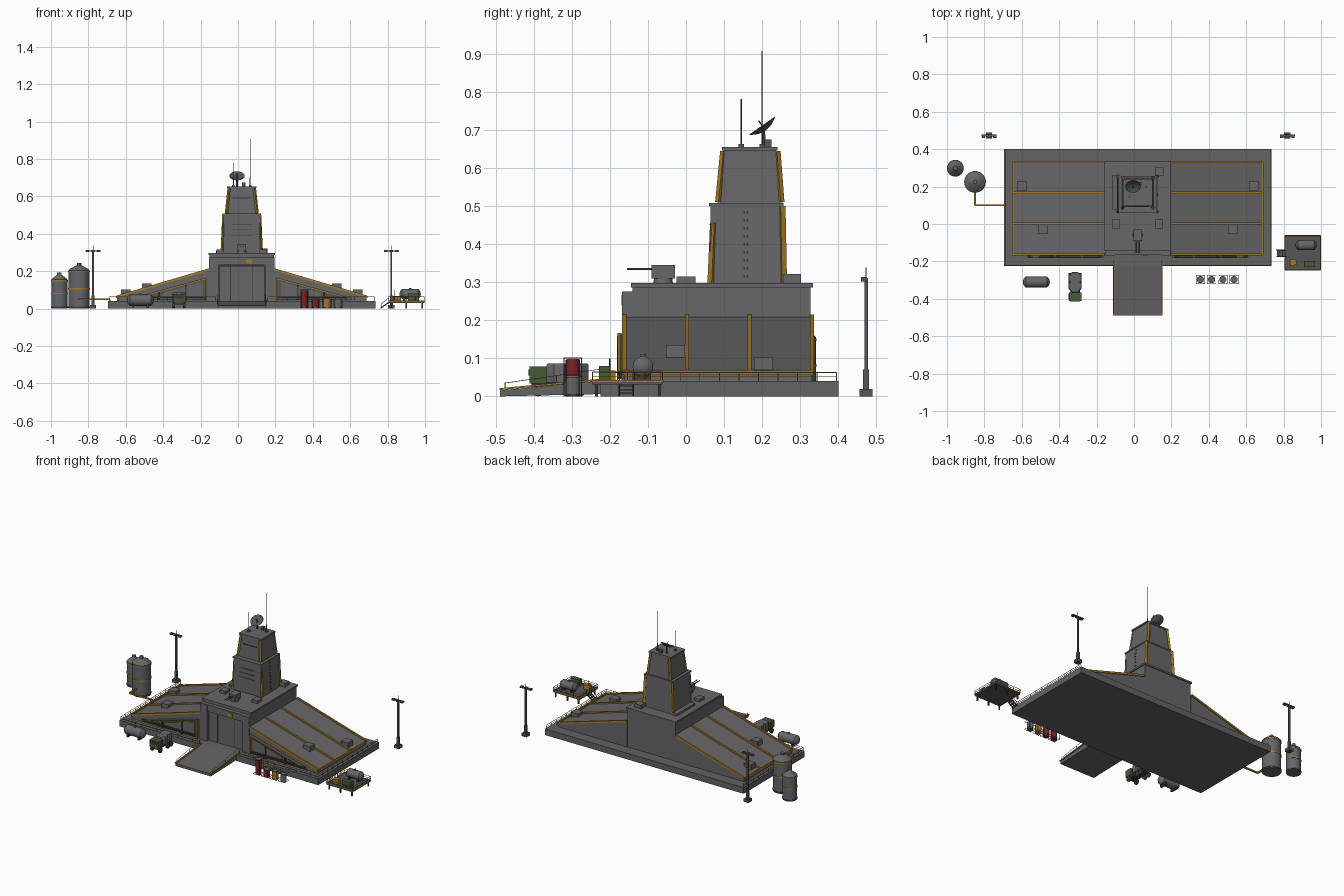
import bpy, bmesh, math
from mathutils import Vector, Matrix

if "Cube" in bpy.data.objects:
    bpy.data.objects.remove(bpy.data.objects["Cube"])


def material(name, r, g, b):
    m = bpy.data.materials.new(name)
    m.use_nodes = True
    m.diffuse_color = (r, g, b, 1)
    m.node_tree.nodes["Principled BSDF"].inputs["Base Color"].default_value = (r, g, b, 1)
    return m


WALL = material("wall grey", .135, .135, .142)
SLAB = material("concrete grey", .125, .125, .13)
FRAME = material("frame grey", .09, .092, .098)
DARK = material("dark steel", .045, .045, .05)
STEEL = material("tank steel", .128, .134, .14)
YELLOW = material("safety yellow", .38, .2, .02)
GREEN = material("dull green", .06, .1, .04)
RED = material("drum red", .2, .015, .02)
CX = .02  # middle of the building


def finish(name, bm, mat, smooth=False):
    me = bpy.data.meshes.new(name)
    bmesh.ops.recalc_face_normals(bm, faces=bm.faces)
    bm.to_mesh(me)
    bm.free()
    me.materials.append(mat)
    ob = bpy.data.objects.new(name, me)
    bpy.context.collection.objects.link(ob)
    if smooth:
        bpy.ops.object.select_all(action='DESELECT')
        ob.select_set(True)
        bpy.context.view_layer.objects.active = ob
        bpy.ops.object.shade_smooth_by_angle(angle=math.radians(35))


def box(name, mat, x, y, z, top=None, turn=0):
    """Box from (min, max) pairs; top is an optional x, y scale of its upper end."""
    bm = bmesh.new()
    bmesh.ops.create_cube(bm, size=1)
    for v in bm.verts:
        if top and v.co.z > 0:
            v.co.x *= top[0]
            v.co.y *= top[1]
    size = Vector((x[1] - x[0], y[1] - y[0], z[1] - z[0]))
    mid = Vector((x[0] + x[1], y[0] + y[1], z[0] + z[1])) / 2
    bm.transform(Matrix.Translation(mid) @ Matrix.Rotation(turn, 4, 'Z') @ Matrix.Diagonal(size).to_4x4())
    finish(name, bm, mat)


def block(name, mat, x, y, z, w, d, h, turn=0):
    """Box standing at height z, centred on x and y."""
    box(name, mat, (x - w / 2, x + w / 2), (y - d / 2, y + d / 2), (z, z + h), turn=turn)


def prism(name, mat, pts, depth):
    """Flat outline of points pushed along the depth vector."""
    bm = bmesh.new()
    f = bm.faces.new([bm.verts.new(p) for p in pts])
    ext = bmesh.ops.extrude_face_region(bm, geom=[f])
    bmesh.ops.translate(bm, vec=depth, verts=[v for v in ext['geom'] if isinstance(v, bmesh.types.BMVert)])
    finish(name, bm, mat)


def beam(name, mat, a, b, w=.014, d=.014):
    a, b = Vector(a), Vector(b)
    bm = bmesh.new()
    bmesh.ops.create_cube(bm, size=1)
    q = (b - a).to_track_quat('Z', 'Y').to_matrix().to_4x4()
    bm.transform(Matrix.Translation((a + b) / 2) @ q @ Matrix.Diagonal((w, d, (b - a).length, 1)))
    finish(name, bm, mat)


def lathe(name, mat, profile, loc, rot=None, seg=24):
    """Outline of (radius, height) turned about its axis."""
    bm = bmesh.new()
    vs = [bm.verts.new((r, 0, h)) for r, h in profile]
    es = [bm.edges.new(p) for p in zip(vs, vs[1:])]
    bmesh.ops.spin(bm, geom=vs + es, axis=(0, 0, 1), cent=(0, 0, 0), angle=math.tau, steps=seg)
    bmesh.ops.remove_doubles(bm, verts=bm.verts, dist=1e-5)
    bm.transform(Matrix.Translation(loc) @ (rot or Matrix()))
    finish(name, bm, mat, True)


def wires(name, mat, lines, r=.002):
    cu = bpy.data.curves.new(name, 'CURVE')
    cu.dimensions = '3D'
    cu.bevel_depth, cu.bevel_resolution, cu.use_fill_caps = r, 1, True
    for pts in lines:
        sp = cu.splines.new('POLY')
        sp.use_smooth = False
        sp.points.add(len(pts) - 1)
        for p, co in zip(sp.points, pts):
            p.co = (*co, 1)
    cu.materials.append(mat)
    bpy.context.collection.objects.link(bpy.data.objects.new(name, cu))


def railing(name, a, b, h, n):
    """Two rails and n + 1 posts from a to b."""
    a, b = Vector(a), Vector(b)
    lines = [(a + Vector((0, 0, k)), b + Vector((0, 0, k))) for k in (h, h / 2)]
    for i in range(n + 1):
        p = a.lerp(b, i / n)
        lines.append((p, p + Vector((0, 0, h))))
    wires(name, YELLOW, lines, .0013)


ALONG_X = Matrix.Rotation(math.pi / 2, 4, 'Y')


def lying_tank(name, x, y, z, r, length):
    half = length / 2
    prof = [(0, -half), (r * .6, -half + r * .15), (r, -half + r * .55)]
    prof += [(a, -h) for a, h in reversed(prof)]
    lathe(name, STEEL, prof, (x, y, z), ALONG_X)
    for s in (-1, 1):
        block(name + "_foot", DARK, x + s * length * .27, y, z - r - .008, .012, r * 1.6, r * .6)
    lathe(name + "_hatch", STEEL, [(0, 0), (.007, 0), (.007, .01), (0, .01)], (x, y, z + r - .004), seg=12)


# Base slab and front ramp
box("base_slab", SLAB, (CX - .714, CX + .714), (-.225, .4), (0, .04))
prism("ramp", SLAB, [(CX - .126, y, z) for y, z in ((-.488, 0), (-.488, .016), (-.225, .041), (-.225, .006))],
      (.252, 0, 0))
for s in (-1, 1):
    x = CX + s * .128
    beam("ramp_curb", YELLOW, (x, -.49, .019), (x, -.222, .044), .009, .005)
    wires("ramp_handrail", YELLOW, [[(x, -.475, .02), (x, -.475, .035), (x, -.2, .075), (x, -.2, .04)],
                                    [(x, -.34, .03), (x, -.34, .055)]], .0014)
    # Slab edge railings
    railing("side_railing", (CX + s * .708, -.22, .04), (CX + s * .708, .395, .04), .023, 12)
    railing("front_railing", (CX + s * .708, -.22, .04), (CX + s * .14, -.22, .04), .023, 11)

# Central hall
box("hall", WALL, (CX - .172, CX + .172), (-.14, .327), (.04, .286))
box("hall_roof_rim", WALL, (CX - .178, CX + .178), (-.145, .333), (.286, .297))
for s in (-1, 1):
    box("door_pillar", WALL, (CX + s * .15 - .025, CX + s * .15 + .025), (-.168, -.14), (.04, .275))
box("door_lintel", WALL, (CX - .125, CX + .125), (-.165, -.14), (.232, .275))
box("door", WALL, (CX - .118, CX + .118), (-.15, -.14), (.04, .226))
for x in (-.12, -.06, .06, .12):
    block("door_seam", DARK, CX + x, -.151, .042, .003, .004, .186)
block("door_top_seam", DARK, CX, -.15, .227, .246, .006, .003)
block("door_sign", YELLOW, .06, -.167, .24, .03, .005, .026)

# Sloping wings
IN, OUT, HI, LO = .172, .668, .208, .062
slope = lambda X: HI + (LO - HI) * (X - IN) / (OUT - IN)
for s in (-1, 1):
    px = lambda X: CX + s * X
    prism("wing", WALL, [(px(X), -.162, z) for X, z in ((IN, .04), (OUT, .04), (OUT, LO), (IN, HI))], (0, .493, 0))
    for y in (-.162, .003, .167, .331):
        beam("wing_beam", YELLOW, (px(IN + .003), y, HI + .001), (px(OUT), y, LO + .002), .011, .012)
    beam("wing_eave", YELLOW, (px(OUT), -.165, LO), (px(OUT), .335, LO), .008, .012)
    # Front truss panel
    panel = ((.185, .046), (.59, .046), (.57, .06), (.185, .165))
    prism("wing_front_panel", FRAME, [(px(X), -.172, z) for X, z in panel], (0, .012, 0))
    plate = ((.21, .068), (.42, .068), (.42, .085), (.21, .145))
    prism("wing_front_plate", WALL, [(px(X), -.177, z) for X, z in plate], (0, .005, 0))
    beam("truss_top", YELLOW, (px(.185), -.176, .163), (px(.59), -.176, .052), .007, .007)
    beam("truss_post", YELLOW, (px(.19), -.176, .045), (px(.19), -.176, .16), .01, .01)
    beam("truss_bottom", DARK, (px(.185), -.176, .06), (px(.585), -.176, .06), .01, .008)
    for x in (.3, .44):
        block("truss_stud", DARK, px(x), -.176, .045, .008, .01, slope(x) - .085)
    # Roof hatches
    for X, y in ((.62, .203), (.508, -.028)):
        block("roof_hatch", WALL, px(X), y, slope(X) - .02, .05, .05, .046)

# Tower
box("tower_lower", WALL, (CX - .107, CX + .107), (.062, .257), (.295, .502), (.92, .97))
box("tower_lower_rim", WALL, (CX - .102, CX + .102), (.061, .256), (.5, .508))
box("tower_upper", WALL, (CX - .084, CX + .084), (.09, .245), (.508, .645), (.88, .88))
box("tower_roof", WALL, (CX - .08, CX + .08), (.095, .24), (.645, .654))
for s in (-1, 1):
    for y0, y1, top in ((.066, .073, .455), (.256, .252, .5)):
        beam("tower_lower_beam", YELLOW, (CX + s * .104, y0, .297), (CX + s * .095, y1, top))
    for y0, y1 in ((.085, .098), (.25, .24)):
        beam("tower_upper_beam", YELLOW, (CX + s * .082, y0, .51), (CX + s * .068, y1, .643), .012, .012)
for i in range(9):
    for y in (.153, .161):
        block("ladder_rung", DARK, CX + .104 - i * .001, y, .312 + i * .021, .009, .005, .007)
for z in (.39, .42, .45):
    block("tower_vent", DARK, CX, .0645, z, .11, .006, .003)
block("tower_window", DARK, CX, .096, .59, .1, .006, .005)
block("tower_duct", WALL, -.103, .17, .295, .03, .185, .016)

# Hall roof equipment
block("roof_unit", WALL, .135, .279, .295, .045, .045, .026)
for x in (-.095, .135):
    block("roof_vent", WALL, x, 0, .295, .04, .05, .02)
lathe("turret_base", WALL, [(0, 0), (.026, 0), (.024, .014), (0, .014)], (CX, -.06, .295), seg=16)
block("turret_head", WALL, CX, -.06, .309, .045, .062, .036)
for s in (-1, 1):
    wires("turret_barrel", WALL, [[(CX + s * .008, -.09, .334), (CX + s * .008, -.155, .334)]], .003)

# Dish and aerials
tilt = Matrix.Rotation(math.radians(35), 4, 'X')
dish = Vector((-.005, .203, .706))
lathe("dish", FRAME, [(0, -.01), (.02, -.007), (.041, .004), (.04, .006), (.02, -.004), (0, -.007)], dish, tilt)
wires("dish_feed", FRAME, [[dish, dish + tilt @ Vector((0, 0, .022))]], .002)
wires("dish_mast", FRAME, [[(-.005, .205, .65), dish]], .005)
for x, y, top in ((.065, .2, .907), (-.025, .145, .78)):
    wires("aerial", DARK, [[(x, y, .65), (x, y, top)]], .0016)
    wires("aerial_socket", FRAME, [[(x, y, .65), (x, y, .7)]], .0026)
    block("aerial_foot", FRAME, x, y, .652, .014, .014, .01)
block("roof_box", FRAME, .03, .215, .652, .018, .018, .022)

# Flood-light poles
for x in (-.775, .82):
    y = .473
    block("pole_base", FRAME, x, y, 0, .034, .034, .02)
    block("pole_foot", FRAME, x, y, .02, .016, .016, .05)
    block("pole", FRAME, x, y, .07, .009, .009, .238)
    wires("pole_tip", FRAME, [[(x, y, .3), (x, y, .338)]], .0014)
    block("pole_arm", FRAME, x, y, .305, .08, .01, .006)
    for k in (-.03, 0, .03):
        block("flood_light", FRAME, x + k, y - .006, .302, .018, .016, .011)

# Silos and pipe
for x, y, r, h in ((-.955, .298, .043, .155), (-.85, .225, .056, .205)):
    lathe("silo", STEEL, [(0, 0), (r, 0), (r, h), (r * .85, h + .008), (r * .3, h + .025), (.012, h + .027),
                          (.012, h + .038), (0, h + .038)], (x, y, 0), seg=32)
    for z in (.004, h * .5, h - .01):
        lathe("silo_band", YELLOW if z > .01 else DARK, [(r, 0), (r + .002, 0), (r + .002, .007), (r, .007)],
              (x, y, z), seg=32)
pipe = [(-.85, .18, .05), (-.85, .1, .05), (-.685, .1, .05), (-.685, .1, .03)]
for a, b in zip(pipe, pipe[1:]):
    beam("silo_pipe", YELLOW, a, b, .009, .009)

# Ground tank and truck
lying_tank("ground_tank", -.522, -.31, .045, .03, .145)
TX = -.315
block("truck_chassis", DARK, TX, -.335, .022, .05, .14, .014)
block("truck_cab", GREEN, TX, -.388, .034, .066, .046, .044)
block("truck_windscreen", DARK, TX, -.412, .055, .052, .004, .015)
for y in (-.332, -.29):
    lathe("truck_cargo", STEEL, [(0, 0), (.037, 0), (.037, .046), (.034, .05), (0, .05)], (TX, y, .036),
          Matrix.Rotation(math.pi / 8, 4, 'Z'), 8)
for s in (-1, 1):
    for y in (-.388, -.31, -.278):
        lathe("truck_wheel", DARK, [(0, -.006), (.016, -.006), (.016, .006), (0, .006)], (TX + s * .028, y, .016),
              ALONG_X, 14)

# Caged drums
for x, mat, h in ((.355, RED, .095), (.415, RED, .046), (.475, YELLOW, .052), (.535, STEEL, .048)):
    lathe("drum", mat, [(0, 0), (.019, 0), (.019, h), (0, h)], (x, -.297, 0), seg=16)
    lathe("drum_lid", STEEL, [(0, 0), (.017, 0), (.017, .003), (0, .003)], (x, -.297, h), seg=16)
    ring = [(x + a * .023, -.297 + b * .023) for a, b in ((-1, -1), (1, -1), (1, 1), (-1, 1), (-1, -1))]
    cage = [[(*p, z) for p in ring] for z in (.004, h + .006)]
    wires("drum_cage", FRAME, cage + [[(*p, 0), (*p, h + .006)] for p in ring[:4]], .0013)

# Side platform
X0, X1, Y0, Y1 = .807, .996, -.245, -.062
box("platform", FRAME, (X0, X1), (Y0, Y1), (.031, .039))
for a, b, n in (((X0, Y0), (X1, Y0), 4), ((X1, Y0), (X1, Y1), 4), ((X0, Y1), (X1, Y1), 4),
                ((X0, Y0), (X0, -.18), 2), ((X0, -.135), (X0, Y1), 2)):
    railing("platform_railing", (*a, .039), (*b, .039), .025, n)
    beam("platform_trim", YELLOW, (*a, .04), (*b, .04), .005, .005)
for x in (.82, .9, .985):
    for y in (-.235, -.07):
        block("platform_leg", DARK, x, y, 0, .008, .008, .031)
for i in range(3):
    block("platform_step", FRAME, .772 + i * .014, -.157, .006 + i * .01, .014, .035, .004)
for y in (-.175, -.139):
    beam("step_side", DARK, (.762, y, .002), (.806, y, .034), .004, .006)
    wires("step_rail", FRAME, [[(.765, y, 0), (.765, y, .025), (.815, y, .065), (.815, y, .035)]], .0014)
lying_tank("platform_tank", .92, -.113, .078, .027, .115)
block("platform_crate", GREEN, .938, -.214, .038, .06, .03, .042)
block("platform_generator", YELLOW, .851, -.205, .038, .036, .032, .03, .25)
wires("generator_exhaust", DARK, [[(.838, -.2, .06), (.838, -.2, .1)]], .002)
